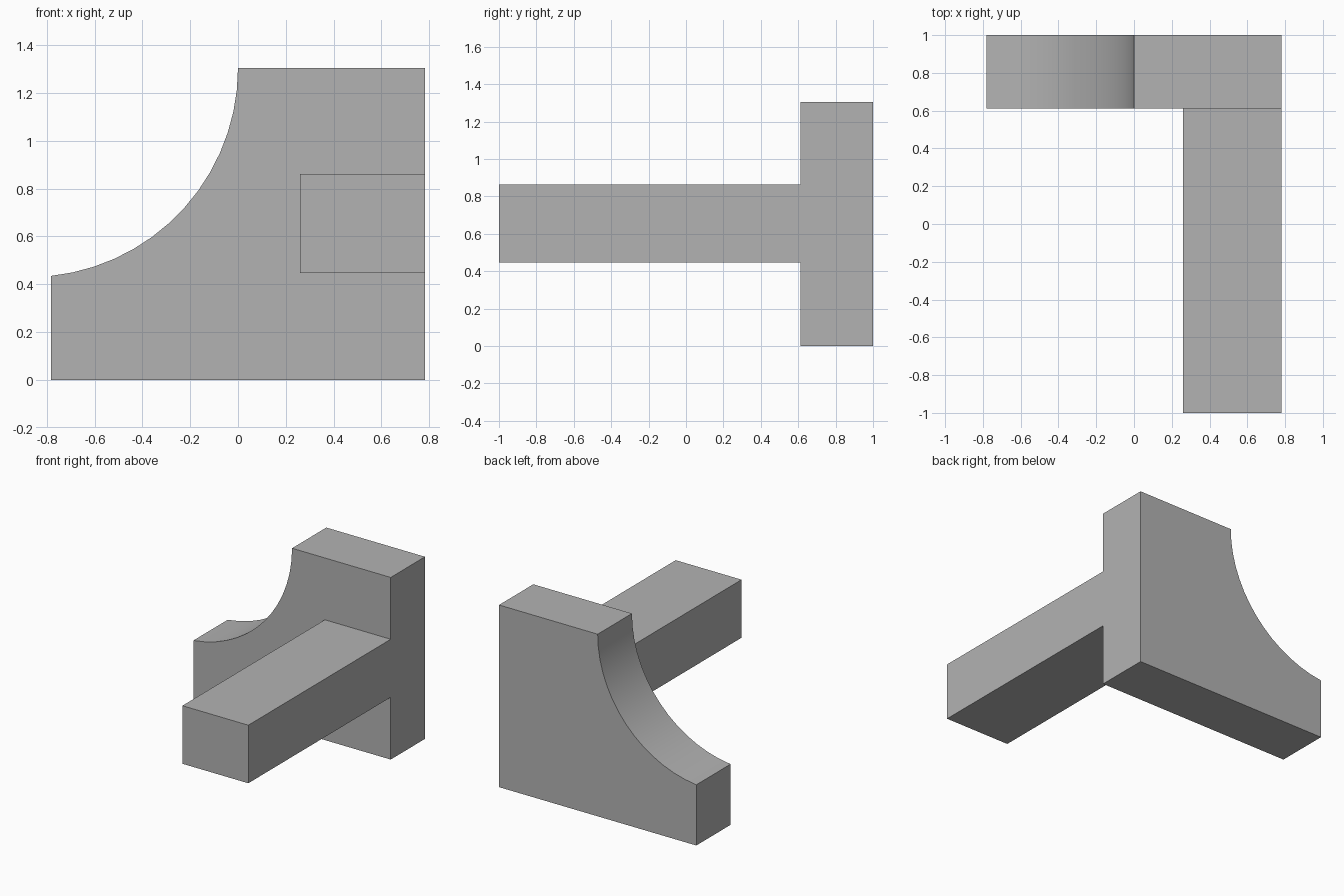
import bpy
import bmesh
import math

cube = bpy.data.objects.get("Cube")
if cube:
    bpy.data.objects.remove(cube, do_unlink=True)

GREY = (0.45, 0.45, 0.45, 1.0)
grey = bpy.data.materials.new("plain grey")
grey.use_nodes = True
grey.diffuse_color = GREY
grey.node_tree.nodes["Principled BSDF"].inputs["Base Color"].default_value = GREY


def extrude_profile(name, profile, y_front, y_back):
    """Solid made by pushing an x-z outline from y_front to y_back."""
    bm = bmesh.new()
    face = bm.faces.new([bm.verts.new((x, y_front, z)) for x, z in profile])
    moved = bmesh.ops.extrude_face_region(bm, geom=[face])["geom"]
    verts = [v for v in moved if isinstance(v, bmesh.types.BMVert)]
    bmesh.ops.translate(bm, verts=verts, vec=(0, y_back - y_front, 0))
    bmesh.ops.recalc_face_normals(bm, faces=bm.faces)
    mesh = bpy.data.meshes.new(name)
    bm.to_mesh(mesh)
    bm.free()
    mesh.materials.append(grey)
    obj = bpy.data.objects.new(name, mesh)
    bpy.context.collection.objects.link(obj)
    bpy.ops.object.select_all(action="DESELECT")
    obj.select_set(True)
    bpy.context.view_layer.objects.active = obj
    bpy.ops.object.shade_smooth_by_angle(angle=math.radians(30))
    return obj


SIDE, TOP, PLATE_FRONT = 0.782, 1.305, 0.612

# Upright plate with a concave quarter-round scooped from its right top corner
RADIUS, STEPS = 0.875, 14
sweep = math.acos((RADIUS - SIDE) / RADIUS)
arc = []
for i in range(STEPS + 1):
    a = sweep * i / STEPS
    arc.append((RADIUS * (math.cos(a) - 1), TOP - RADIUS * math.sin(a)))
extrude_profile("scooped_plate", [(-SIDE, 0), (SIDE, 0), (SIDE, TOP)] + arc,
                PLATE_FRONT, 1.0)

# Square bar reaching forward, flush with the plate's left side
LOW, HIGH, INNER = 0.446, 0.862, 0.26
extrude_profile("front_arm", [(INNER, LOW), (SIDE, LOW), (SIDE, HIGH), (INNER, HIGH)],
                -1.0, PLATE_FRONT)
